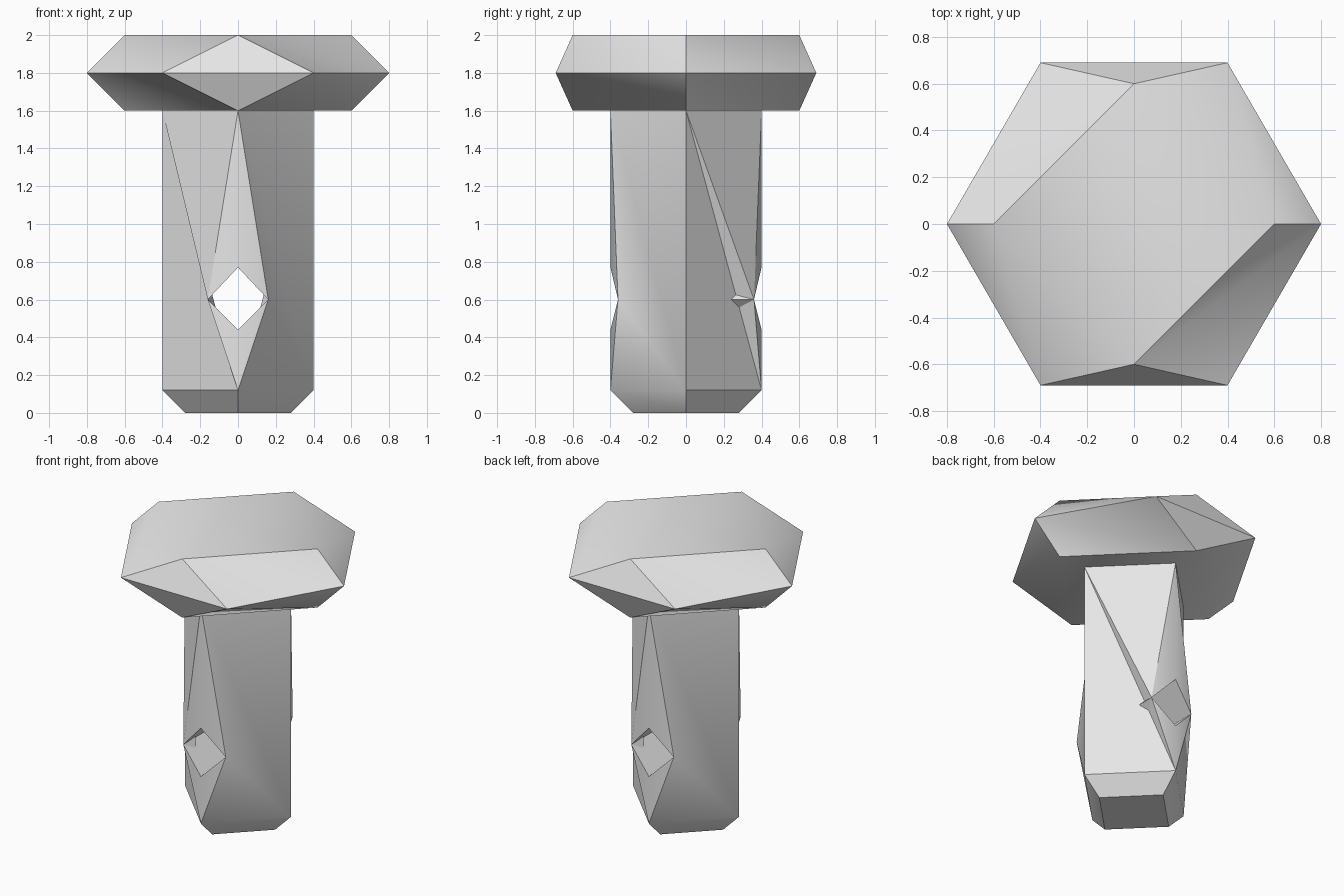
import bpy, bmesh, math
from mathutils import Matrix, Vector

old = bpy.data.objects.get("Cube")
if old:
    bpy.data.objects.remove(old, do_unlink=True)

# Single metal colour
steel = bpy.data.materials.new("grey_steel")
steel.use_nodes = True
GREY = (0.8, 0.8, 0.8, 1.0)
steel.diffuse_color = GREY
steel.node_tree.nodes["Principled BSDF"].inputs["Base Color"].default_value = GREY

HALF_TURN_Z = Matrix.Rotation(math.pi, 4, 'Z')
HEAD_MID = 1.8
FLIP = (Matrix.Translation((0, 0, HEAD_MID)) @ Matrix.Rotation(math.pi, 4, 'X')
        @ Matrix.Translation((0, 0, -HEAD_MID)))


def build(name, points, faces, symmetries, caps):
    """Repeat named-point faces under each symmetry, add caps, weld, shade."""
    bm = bmesh.new()
    for m in symmetries:
        for face in faces:
            bm.faces.new([bm.verts.new(m @ Vector(points[k])) for k in face])
    for radius, z in caps:
        ring = [(radius, 0, z), (0, radius, z), (-radius, 0, z), (0, -radius, z)]
        bm.faces.new([bm.verts.new(p) for p in ring])
    bmesh.ops.remove_doubles(bm, verts=bm.verts, dist=0.001)
    bmesh.ops.recalc_face_normals(bm, faces=bm.faces)
    mesh = bpy.data.meshes.new(name)
    bm.to_mesh(mesh)
    bm.free()
    mesh.materials.append(steel)
    obj = bpy.data.objects.new(name, mesh)
    bpy.context.collection.objects.link(obj)
    bpy.ops.object.select_all(action='DESELECT')
    obj.select_set(True)
    bpy.context.view_layer.objects.active = obj
    bpy.ops.object.shade_smooth_by_angle(angle=math.radians(30))
    return obj


# Head: hexagonal rim narrowing to a four-cornered flat above and below
head_points = {
    "rim_e": (0.8, 0, 1.8), "rim_ne": (0.4, 0.69, 1.8),
    "rim_nw": (-0.4, 0.69, 1.8), "rim_se": (0.4, -0.69, 1.8),
    "top_e": (0.6, 0, 2), "top_n": (0, 0.6, 2), "top_s": (0, -0.6, 2),
}
head_faces = [
    ("top_e", "rim_e", "rim_ne"),
    ("top_e", "rim_ne", "top_n"),
    ("top_n", "rim_ne", "rim_nw"),
    ("top_s", "rim_se", "rim_e"),
    ("top_s", "rim_e", "top_e"),
]
build("bolt_head", head_points, head_faces,
      [Matrix(), HALF_TURN_Z, FLIP, FLIP @ HALF_TURN_Z],
      [(0.6, 2.0), (0.6, 1.6)])

# Shank: square bar on its corner, cross hole front to back, chamfered tip
R, TIP, TOP, LOW = 0.4, 0.28, 1.6, 0.12
shank_points = {
    "top_e": (R, 0, TOP), "low_e": (R, 0, LOW), "tip_e": (TIP, 0, 0),
}
for tag, s in (("n", 1), ("s", -1)):
    shank_points.update({
        "top_" + tag: (0, s * R, TOP), "low_" + tag: (0, s * R, LOW),
        "tip_" + tag: (0, s * TIP, 0), "hole_up_" + tag: (0, s * R, 0.77),
        "hole_dn_" + tag: (0, s * R, 0.44), "hole_e_" + tag: (0.16, s * 0.36, 0.6),
    })
shank_faces = [
    # back side of the half
    ("top_e", "low_e", "low_n"),
    ("top_e", "low_n", "hole_e_n"),
    ("top_e", "hole_e_n", "top_n"),
    ("top_n", "hole_e_n", "hole_up_n"),
    ("hole_e_n", "low_n", "hole_dn_n"),
    # front side of the half
    ("top_s", "low_e", "top_e"),
    ("top_s", "hole_e_s", "low_e"),
    ("top_s", "hole_up_s", "hole_e_s"),
    ("hole_e_s", "low_s", "low_e"),
    ("hole_e_s", "hole_dn_s", "low_s"),
    # hole walls
    ("hole_up_s", "hole_up_n", "hole_e_n", "hole_e_s"),
    ("hole_dn_s", "hole_e_s", "hole_e_n", "hole_dn_n"),
    # chamfer at the tip
    ("low_e", "tip_e", "tip_n", "low_n"),
    ("low_s", "tip_s", "tip_e", "low_e"),
]
build("bolt_shank", shank_points, shank_faces, [Matrix(), HALF_TURN_Z],
      [(R, TOP), (TIP, 0.0)])
